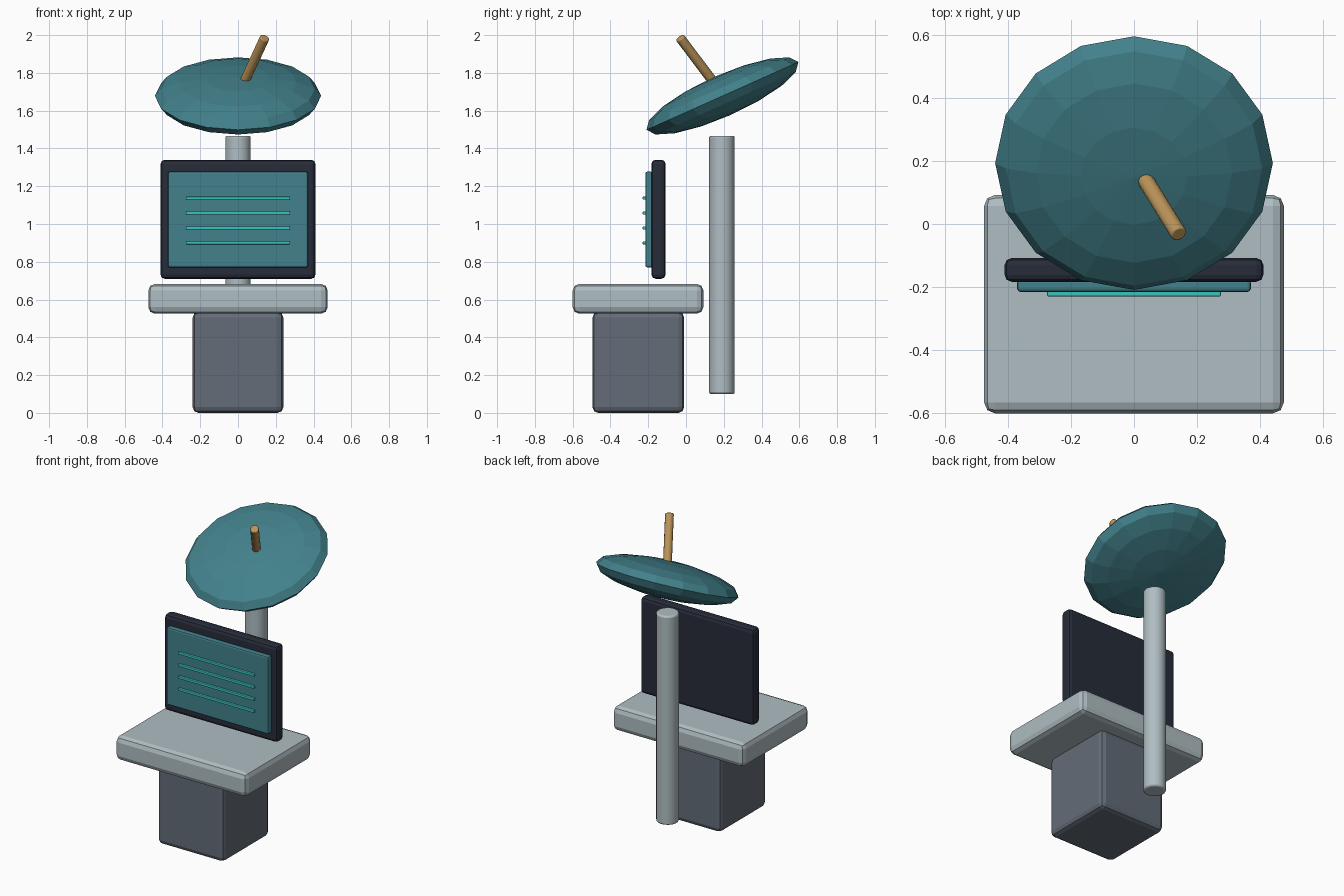
import bpy, math
from mathutils import Vector

if "Cube" in bpy.data.objects:
    bpy.data.objects.remove(bpy.data.objects["Cube"])


def material(name, rgb):
    m = bpy.data.materials.new(name)
    m.diffuse_color = (*rgb, 1)
    m.use_nodes = True
    m.node_tree.nodes["Principled BSDF"].inputs["Base Color"].default_value = m.diffuse_color
    return m


PALE = material("pale grey", (0.43, 0.51, 0.54))
SLATE = material("slate grey", (0.125, 0.15, 0.185))
NAVY = material("dark navy", (0.02, 0.025, 0.042))
TEAL = material("teal", (0.055, 0.22, 0.26))
GLOW = material("bright aqua", (0.04, 0.56, 0.5))
BRONZE = material("bronze", (0.5, 0.3, 0.1))


def finish(name, mat, bevel=0, segments=2):
    ob = bpy.context.object
    ob.name = name
    ob.data.materials.append(mat)
    if bevel:
        bpy.ops.object.transform_apply(location=False, rotation=False, scale=True)
        b = ob.modifiers.new("Bevel", 'BEVEL')
        b.width, b.segments, b.limit_method = bevel, segments, 'ANGLE'
        b.angle_limit = math.radians(40)
    return ob


def box(name, lo, hi, mat, bevel):
    lo, hi = Vector(lo), Vector(hi)
    bpy.ops.mesh.primitive_cube_add(size=1, location=(lo + hi) / 2)
    bpy.context.object.scale = hi - lo
    return finish(name, mat, bevel)


def rod(name, a, b, radius, sides, mat, bevel):
    a, b = Vector(a), Vector(b)
    bpy.ops.mesh.primitive_cylinder_add(vertices=sides, radius=radius, depth=(b - a).length,
                                        location=(a + b) / 2)
    ob = bpy.context.object
    ob.rotation_euler = (b - a).to_track_quat('Z', 'Y').to_euler()
    ob = finish(name, mat, bevel)
    bpy.ops.object.shade_smooth_by_angle(angle=math.radians(35))
    return ob


# Desk
box("pedestal", (-0.24, -0.495, 0), (0.24, -0.01, 0.535), SLATE, 0.03)
box("desk_top", (-0.475, -0.6, 0.525), (0.475, 0.092, 0.683), PALE, 0.035)

# Display with raised screen and text bars
box("display_frame", (-0.41, -0.183, 0.71), (0.41, -0.108, 1.34), NAVY, 0.022)
box("display_screen", (-0.37, -0.215, 0.77), (0.37, -0.175, 1.277), TEAL, 0.01)
for i in range(4):
    z = 0.9 + 0.079 * i
    box(f"screen_bar_{i + 1}", (-0.275, -0.229, z - 0.008), (0.275, -0.21, z + 0.008), GLOW, 0.003)

# Mast behind the desk
rod("mast", (0, 0.19, 0.1), (0, 0.19, 1.467), 0.068, 18, PALE, 0.01)

# Tilted faceted dish
bpy.ops.mesh.primitive_uv_sphere_add(segments=16, ring_count=8, radius=0.44,
                                     location=(0, 0.193, 1.678), rotation=(0.42, 0, 0))
bpy.context.object.scale = (1, 1, 0.25)
finish("dish", TEAL)

# Antenna feed leaning out of the dish
rod("dish_feed", (0.03, 0.15, 1.745), (0.142, -0.032, 1.987), 0.026, 12, BRONZE, 0.006)
